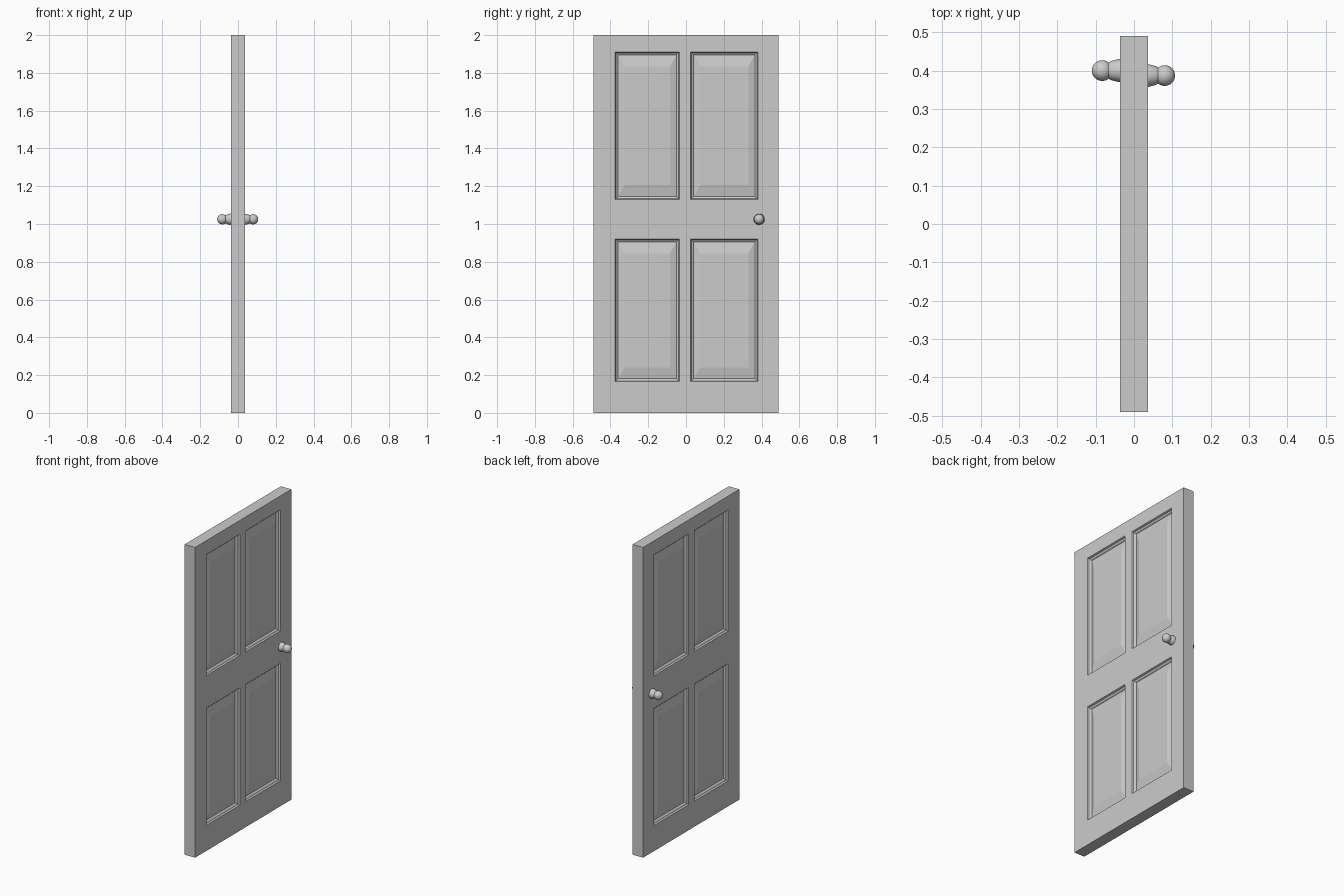
import bpy, bmesh, math
from mathutils import Matrix

if "Cube" in bpy.data.objects:
    bpy.data.objects.remove(bpy.data.objects["Cube"])

grey = bpy.data.materials.new("light grey")
grey.diffuse_color = (0.6, 0.6, 0.6, 1)
grey.use_nodes = True
grey.node_tree.nodes["Principled BSDF"].inputs["Base Color"].default_value = grey.diffuse_color

T = 0.037                                     # half thickness
YS = [-0.49, -0.375, -0.035, 0.025, 0.38, 0.49]
ZS = [0, 0.165, 0.92, 1.13, 1.91, 2.0]
# panel profile: (inset in y, inset in z, depth below the surface)
RINGS = [(0, 0, 0), (0.004, 0.004, 0.010), (0.012, 0.012, 0.014),
         (0.016, 0.016, 0.021), (0.050, 0.076, 0.010)]


def finish(name, bm):
    bmesh.ops.remove_doubles(bm, verts=bm.verts, dist=1e-5)
    bmesh.ops.recalc_face_normals(bm, faces=bm.faces)
    me = bpy.data.meshes.new(name)
    bm.to_mesh(me)
    bm.free()
    me.materials.append(grey)
    ob = bpy.data.objects.new(name, me)
    bpy.context.collection.objects.link(ob)
    return ob


# door slab with four raised panels on each side
bm = bmesh.new()


def quad(*pts):
    return bm.faces.new([bm.verts.new(p) for p in pts])


def ring(s, y0, y1, z0, z1, r):
    iy, iz, d = r
    x = s * (T - d)
    return [(x, y0 + iy, z0 + iz), (x, y1 - iy, z0 + iz),
            (x, y1 - iy, z1 - iz), (x, y0 + iy, z1 - iz)]


for s in (1, -1):
    for i in range(5):
        for j in range(5):
            cell = (s, YS[i], YS[i + 1], ZS[j], ZS[j + 1])
            if i in (1, 3) and j in (1, 3):
                loops = [ring(*cell, r) for r in RINGS]
                for a, b in zip(loops, loops[1:]):
                    for k in range(4):
                        n = (k + 1) % 4
                        quad(a[k], a[n], b[n], b[k])
                quad(*loops[-1])
            else:
                quad(*ring(*cell, RINGS[0]))
# door edges
for k in range(5):
    for y in (YS[0], YS[-1]):
        quad((-T, y, ZS[k]), (T, y, ZS[k]), (T, y, ZS[k + 1]), (-T, y, ZS[k + 1]))
    for z in (ZS[0], ZS[-1]):
        quad((-T, YS[k], z), (T, YS[k], z), (T, YS[k + 1], z), (-T, YS[k + 1], z))
finish("door_slab", bm)


# knobs: lathed tapered collar and ball
def knob(name, side, y, profile, ball_x, ball_r):
    bm = bmesh.new()
    n = 32
    pts = list(profile)
    a0 = math.acos(max(-1, (pts[-1][0] - ball_x) / ball_r))
    for k in range(13):
        a = a0 * (1 - k / 12)
        pts.append((ball_x + ball_r * math.cos(a), ball_r * math.sin(a)))
    verts = [bm.verts.new((x, 0, max(r, 0))) for x, r in pts]
    edges = [bm.edges.new(e) for e in zip(verts, verts[1:])]
    bmesh.ops.spin(bm, geom=verts + edges, cent=(0, 0, 0), axis=(1, 0, 0),
                   angle=2 * math.pi, steps=n)
    bmesh.ops.transform(bm, verts=bm.verts,
                        matrix=Matrix.Translation((0, y, 1.025)) @ Matrix.Diagonal((side, 1, 1, 1)))
    ob = finish(name, bm)
    bpy.context.view_layer.objects.active = ob
    bpy.ops.object.select_all(action='DESELECT')
    ob.select_set(True)
    bpy.ops.object.shade_smooth_by_angle(angle=math.radians(35))


knob("front_knob", 1, 0.387, [(0.03, 0), (0.03, 0.030), (0.040, 0.029), (0.056, 0.025), (0.063, 0.021)], 0.080, 0.027)
knob("back_knob", -1, 0.40, [(0.03, 0), (0.03, 0.031), (0.040, 0.030), (0.060, 0.025), (0.066, 0.021)], 0.083, 0.027)
